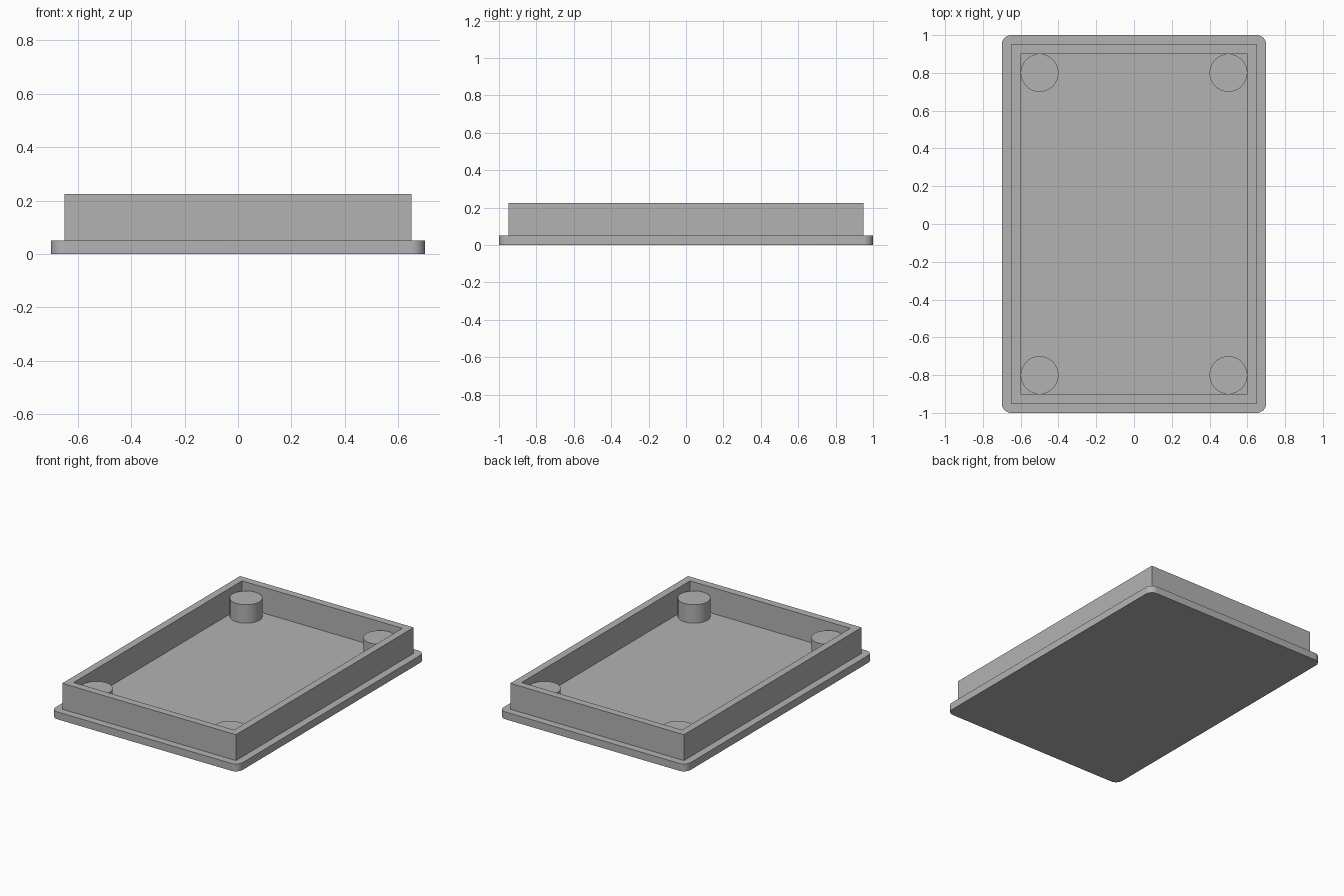
import bpy
import bmesh
import math

PLATE_TOP, POST_TOP, RIM_TOP = 0.05, 0.175, 0.225

cube = bpy.data.objects.get("Cube")
if cube:
    bpy.data.objects.remove(cube, do_unlink=True)

grey = bpy.data.materials.new("mid grey")
grey.use_nodes = True
colour = (0.45, 0.45, 0.45, 1)
grey.diffuse_color = colour
grey.node_tree.nodes["Principled BSDF"].inputs["Base Color"].default_value = colour


def add_object(name, bm, smooth=False):
    bmesh.ops.recalc_face_normals(bm, faces=bm.faces[:])
    mesh = bpy.data.meshes.new(name)
    bm.to_mesh(mesh)
    bm.free()
    mesh.materials.append(grey)
    obj = bpy.data.objects.new(name, mesh)
    bpy.context.collection.objects.link(obj)
    if smooth:
        bpy.ops.object.select_all(action="DESELECT")
        obj.select_set(True)
        bpy.context.view_layer.objects.active = obj
        bpy.ops.object.shade_smooth_by_angle(angle=math.radians(30))
    return obj


def rectangle(bm, half_x, half_y, z):
    corners = [(-1, -1), (1, -1), (1, 1), (-1, 1)]
    return [bm.verts.new((sx * half_x, sy * half_y, z)) for sx, sy in corners]


# Base plate with rounded vertical corners
bm = bmesh.new()
bottom = rectangle(bm, 0.7, 1.0, 0)
top = rectangle(bm, 0.7, 1.0, PLATE_TOP)
bm.faces.new(bottom)
bm.faces.new(top)
uprights = []
for i in range(4):
    j = (i + 1) % 4
    bm.faces.new((bottom[i], bottom[j], top[j], top[i]))
for a, b in zip(bottom, top):
    uprights.append(bm.edges.get((a, b)))
bmesh.ops.bevel(bm, geom=uprights, offset=0.05, segments=10, profile=0.5,
                affect="EDGES")
add_object("base_plate", bm, smooth=True)

# Upright rim: outer wall, flat top and inner wall
bm = bmesh.new()
loops = [rectangle(bm, 0.65, 0.95, PLATE_TOP), rectangle(bm, 0.65, 0.95, RIM_TOP),
         rectangle(bm, 0.6, 0.9, RIM_TOP), rectangle(bm, 0.6, 0.9, PLATE_TOP)]
for k in range(4):
    a, b = loops[k], loops[(k + 1) % 4]
    for i in range(4):
        j = (i + 1) % 4
        bm.faces.new((a[i], a[j], b[j], b[i]))
add_object("rim_wall", bm)

# Round corner posts
for x, side in ((-0.5, "right"), (0.5, "left")):
    for y, end in ((-0.8, "front"), (0.8, "back")):
        bm = bmesh.new()
        bmesh.ops.create_cone(bm, cap_ends=True, segments=64, radius1=0.1,
                              radius2=0.1, depth=POST_TOP - PLATE_TOP)
        bmesh.ops.translate(bm, verts=bm.verts[:],
                            vec=(x, y, (POST_TOP + PLATE_TOP) / 2))
        add_object(f"{end}_{side}_post", bm, smooth=True)
